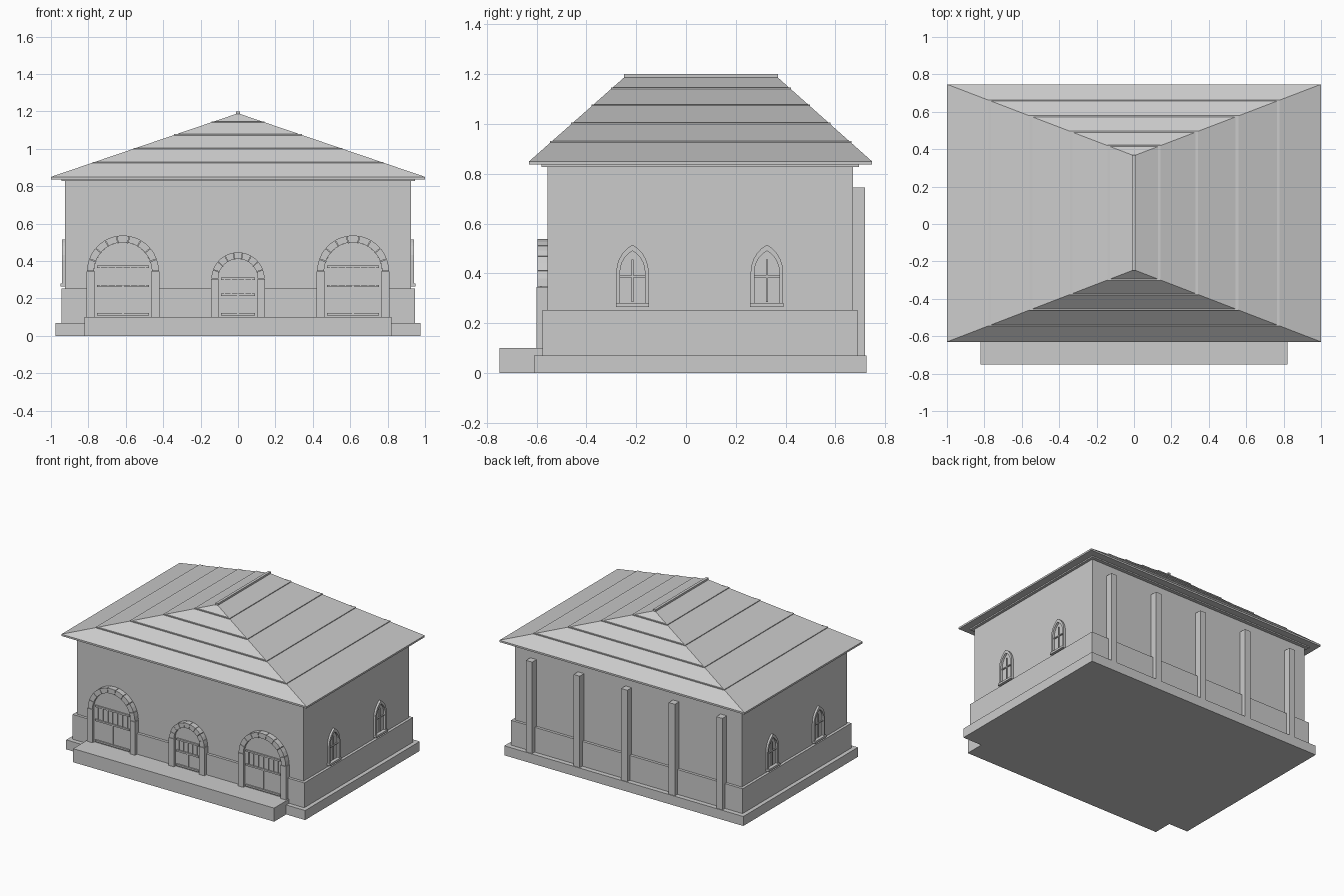
import bpy, bmesh, math
from mathutils import Vector

cube = bpy.data.objects.get("Cube")
if cube:
    bpy.data.objects.remove(cube, do_unlink=True)

stone = bpy.data.materials.new("grey stone")
stone.use_nodes = True
GREY = (0.6, 0.6, 0.6, 1)
stone.diffuse_color = GREY
stone.node_tree.nodes["Principled BSDF"].inputs["Base Color"].default_value = GREY


def finish(name, bm):
    bmesh.ops.recalc_face_normals(bm, faces=bm.faces)
    mesh = bpy.data.meshes.new(name)
    bm.to_mesh(mesh)
    bm.free()
    mesh.materials.append(stone)
    obj = bpy.data.objects.new(name, mesh)
    bpy.context.collection.objects.link(obj)
    return obj


def add_box(bm, x0, x1, y0, y1, z0, z1):
    verts = bmesh.ops.create_cube(bm, size=1)["verts"]
    for v in verts:
        v.co = Vector(((x0 + x1) / 2 + v.co.x * (x1 - x0),
                       (y0 + y1) / 2 + v.co.y * (y1 - y0),
                       (z0 + z1) / 2 + v.co.z * (z1 - z0)))


def box(name, *size):
    bm = bmesh.new()
    add_box(bm, *size)
    return finish(name, bm)


def add_prism(bm, outline, place, near, far):
    """Extrude a 2D outline between two depths; place maps (u, z, depth) to a point."""
    a = [bm.verts.new(place(u, z, near)) for u, z in outline]
    b = [bm.verts.new(place(u, z, far)) for u, z in outline]
    bm.faces.new(a)
    bm.faces.new(b[::-1])
    n = len(a)
    for i in range(n):
        j = (i + 1) % n
        bm.faces.new((a[i], b[i], b[j], a[j]))


def arc(radius, cz, start, end, steps):
    angles = [start + (end - start) * i / steps for i in range(steps + 1)]
    return [(radius * math.cos(t), cz + radius * math.sin(t)) for t in angles]


# Base, walls and cornice
box("base_slab", -0.975, 0.975, -0.61, 0.725, 0, 0.07)
box("front_step", -0.82, 0.82, -0.75, -0.57, 0, 0.1)
box("plinth", -0.945, 0.945, -0.577, 0.69, 0.07, 0.253)
box("walls", -0.925, 0.925, -0.557, 0.67, 0.25, 0.835)
box("cornice", -0.945, 0.945, -0.58, 0.695, 0.828, 0.838)

# Back buttresses
for i in range(5):
    x = (i - 2) * 0.388
    box("back_buttress", x - 0.025, x + 0.025, 0.66, 0.72, 0.06, 0.745)

# Hipped roof with a thin eave
X, Y0, Y1, EAVE, RIDGE = 1.0, -0.63, 0.747, 0.85, 1.19
R0, R1 = -0.245, 0.365
box("eave", -X, X, Y0, Y1, 0.837, EAVE)
bm = bmesh.new()
corners = [bm.verts.new(p) for p in
           ((-X, Y0, EAVE), (X, Y0, EAVE), (X, Y1, EAVE), (-X, Y1, EAVE))]
front, back = bm.verts.new((0, R0, RIDGE)), bm.verts.new((0, R1, RIDGE))
a, b, c, d = corners
for face in ((a, b, front), (b, c, back, front), (c, d, back), (d, a, front, back), (d, c, b, a)):
    bm.faces.new(face)
finish("roof", bm)
box("ridge_cap", -0.01, 0.01, R0 - 0.004, R1 + 0.004, 1.18, 1.2)

# Thin courses stepping up the roof
for half in (0.775, 0.555, 0.34, 0.14):
    t = 1 - half
    z = EAVE + (RIDGE - EAVE) * t
    box("roof_course", -half - 0.003, half + 0.003, Y0 + (R0 - Y0) * t - 0.003,
        Y1 + (R1 - Y1) * t + 0.003, z - 0.004, z + 0.004)


# Arched front doors
def door(name, cx, outer, inner, spring, bars, slats, blocks):
    def place(u, z, depth):
        return (cx + u, depth, z)

    # Stone surround: wedge-shaped arch blocks over two jambs
    bm = bmesh.new()
    for i in range(blocks):
        s, e = math.pi * i / blocks + 0.008, math.pi * (i + 1) / blocks - 0.008
        wedge = arc(outer, spring, s, e, 2) + arc(inner, spring, e, s, 2)
        add_prism(bm, wedge, place, -0.597, -0.55)
    for side in (-1, 1):
        lo, hi = sorted((cx + side * (inner - 0.003), cx + side * (outer + 0.003)))
        add_box(bm, lo, hi, -0.6, -0.55, 0.09, spring)
    finish(name + "_surround", bm)

    # Door leaf
    bm = bmesh.new()
    leaf = [(-inner, 0.09), (inner, 0.09)] + arc(inner, spring, 0, math.pi, 16)
    add_prism(bm, leaf, place, -0.58, -0.55)
    bmesh.ops.remove_doubles(bm, verts=bm.verts, dist=0.0001)
    finish(name + "_leaf", bm)

    # Rails, upper slats and the centre post
    w = inner - 0.015
    bm = bmesh.new()
    for z in bars:
        add_box(bm, cx - w, cx + w, -0.59, -0.57, z - 0.006, z + 0.006)
    for i in range(slats):
        x = cx - w + 2 * w * (i + 0.5) / slats
        add_box(bm, x - 0.003, x + 0.003, -0.586, -0.57, bars[1], bars[0])
    add_box(bm, cx - 0.005, cx + 0.005, -0.586, -0.57, bars[-1], bars[1])
    finish(name + "_bars", bm)


for side in (-1, 1):
    door("large_door", side * 0.615, 0.192, 0.155, 0.345, (0.37, 0.267, 0.115), 7, 9)
door("small_door", 0, 0.142, 0.106, 0.305, (0.305, 0.22, 0.115), 5, 9)


# Pointed side windows
def pointed(half, base, spring, peak, steps=5):
    """Outline of a pointed arch, starting and ending at its foot."""
    rise = peak - spring
    r = (half * half + rise * rise) / (2 * half)
    sweep = math.atan2(rise, r - half)
    right = [(half - r + r * math.cos(sweep * i / steps),
              spring + r * math.sin(sweep * i / steps)) for i in range(steps + 1)]
    left = [(-u, z) for u, z in reversed(right[:-1])]
    return [(half, base)] + right + left + [(-half, base)]


for side in (-1, 1):
    for cy in (-0.215, 0.325):
        def place(u, z, depth):
            return (side * depth, cy + u, z)

        # Frame as a strip of blocks between two pointed outlines
        out = pointed(0.065, 0.275, 0.405, 0.515)
        inn = pointed(0.05, 0.275, 0.405, 0.49)
        bm = bmesh.new()
        for i in range(len(out) - 1):
            add_prism(bm, [out[i], out[i + 1], inn[i + 1], inn[i]], place, 0.92, 0.94)
        bmesh.ops.remove_doubles(bm, verts=bm.verts, dist=0.0001)
        finish("window_frame", bm)

        # Glazing cross and sill
        lo, hi = sorted((side * 0.92, side * 0.933))
        bm = bmesh.new()
        add_box(bm, lo, hi, cy - 0.004, cy + 0.004, 0.285, 0.455)
        add_box(bm, lo, hi, cy - 0.05, cy + 0.05, 0.384, 0.392)
        finish("window_cross", bm)
        lo, hi = sorted((side * 0.92, side * 0.95))
        box("window_sill", lo, hi, cy - 0.067, cy + 0.067, 0.265, 0.28)
